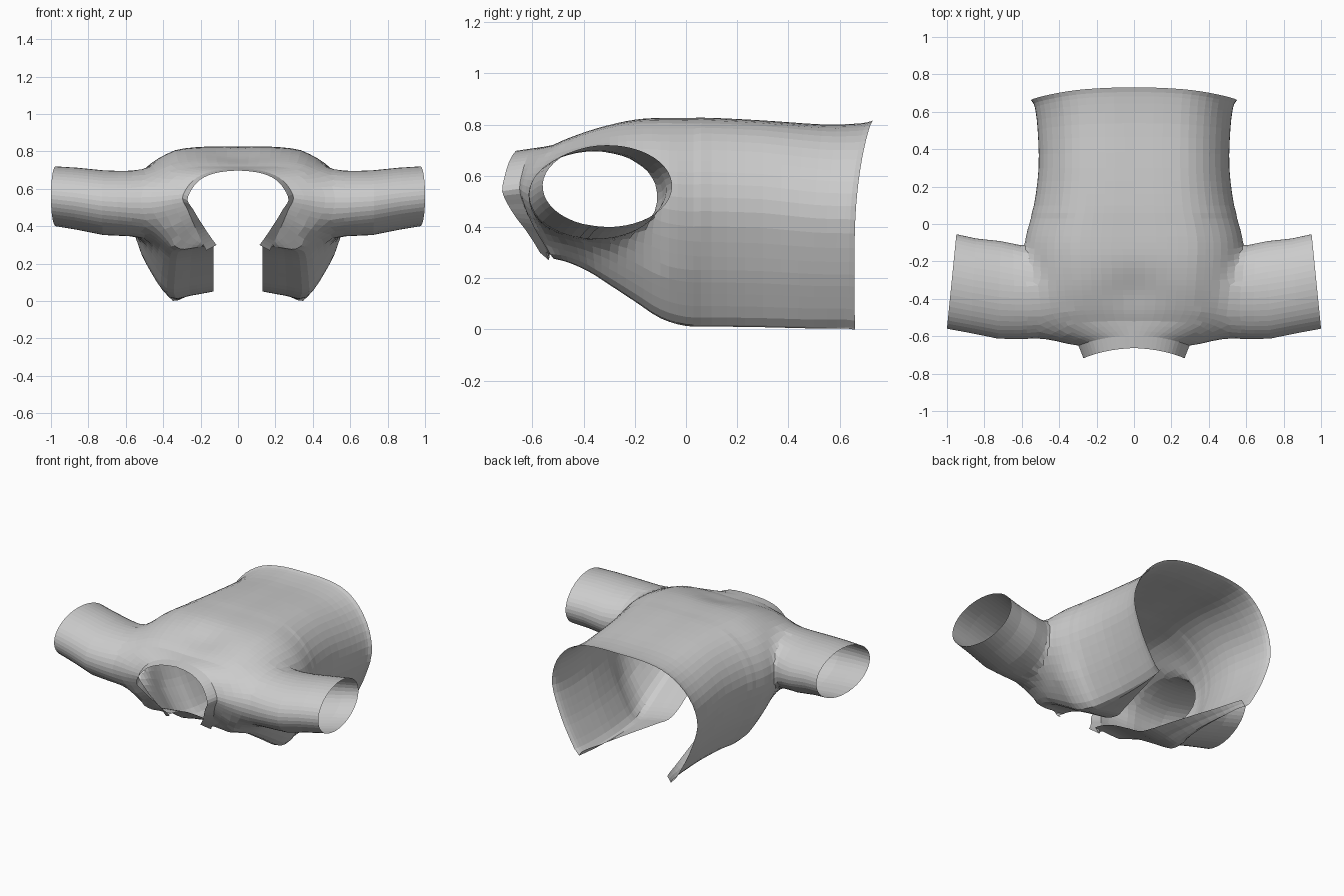
import bpy, bmesh
from math import sin, cos, pi, atan2, exp
from mathutils import Vector

if "Cube" in bpy.data.objects:
    bpy.data.objects.remove(bpy.data.objects["Cube"])

cloth = bpy.data.materials.new("grey cloth")
cloth.use_nodes = True
cloth.diffuse_color = (0.6, 0.6, 0.6, 1)
cloth.node_tree.nodes["Principled BSDF"].inputs["Base Color"].default_value = (0.6, 0.6, 0.6, 1)


def smooth(points, steps):
    """Catmull-Rom resampling of a list of vectors."""
    pts = [Vector(p) for p in points]
    pts = [pts[0] * 2 - pts[1]] + pts + [pts[-1] * 2 - pts[-2]]
    out = []
    for a, b, c, d in zip(pts, pts[1:], pts[2:], pts[3:]):
        for i in range(steps):
            t = i / steps
            out.append(0.5 * (2 * b + (c - a) * t + (2 * a - 5 * b + 4 * c - d) * t * t
                              + (3 * b - a - 3 * c + d) * t ** 3))
    return out + [pts[-2]]


def loft(bm, rows):
    grid = [[bm.verts.new(p) for p in row] for row in rows]
    for r, s in zip(grid, grid[1:]):
        for i in range(len(r) - 1):
            bm.faces.new((r[i], r[i + 1], s[i + 1], s[i]))


def finish(bm, name):
    bmesh.ops.recalc_face_normals(bm, faces=bm.faces[:])
    mesh = bpy.data.meshes.new(name)
    bm.to_mesh(mesh)
    bm.free()
    mesh.materials.append(cloth)
    ob = bpy.data.objects.new(name, mesh)
    bpy.context.scene.collection.objects.link(ob)
    mod = ob.modifiers.new("mirror", "MIRROR")
    mod.merge_threshold = 0.002


# Half cross-section: open front edge, round the side, to the middle of the back
section = [(.25, .04), (.45, .015), (.64, 0), (.79, .15), (.91, .33), (1, .55),
           (.95, .74), (.79, .89), (.57, .975), (.3, 1), (0, 1)]
# Stations: y, half width, top, bottom, bulge in y
stations = [(.66, .55, .815, .005, 0), (.62, .53, .805, .01, 0), (.5, .515, .8, .01, 0),
            (.3, .51, .815, .015, 0), (.1, .535, .825, .018, 0), (0, .57, .825, .02, 0),
            (-.1, .595, .825, .05, 0), (-.2, .59, .82, .115, 0), (-.3, .58, .803, .18, 0),
            (-.38, .57, .78, .23, -.03), (-.46, .55, .75, .265, -.065),
            (-.52, .49, .722, .28, -.1)]
neck = [(.17, -.535, .27), (.195, -.555, .32), (.22, -.58, .375), (.245, -.61, .43),
        (.27, -.635, .49), (.297, -.65, .55), (.27, -.64, .61), (.22, -.625, .66),
        (.15, -.61, .69), (.075, -.6, .703), (0, -.595, .708)]
STEP = 3

# Torso shell with a neck hole and a front opening that widens to the hem
neckline = smooth(neck, STEP)
rows = []
for y, w, top, bottom, bulge in smooth(stations, STEP):
    gap = .13 + .19 * max(0, y / .66)
    row = []
    for px, h in smooth(section, STEP):
        x = px * w
        if px < .64 and h < .3:
            x = gap + (px - .25) / .39 * (.64 * w - gap)
        flare = max(0, (y - .3) / .36)
        hem = (.07 * h * h - .12 * x * x * h) * flare
        # round off the hem and dip the nape between the shoulders
        sag = h * x * x * .12 * flare + .022 * h ** 4 * exp(-(x / .15) ** 2 - ((y + .36) / .12) ** 2)
        row.append(Vector((x, y + bulge * sin(pi * h) + hem, bottom + h * (top - bottom) - sag)))
    rows.append(row)
last = rows[-1]
for t in (.35, .7, 1):
    rows.append([a.lerp(b, t) for a, b in zip(last, neckline)])
bm = bmesh.new()
loft(bm, rows)

# Armhole
cy, cz, ry, rz = -.363, .522, .238, .166


def angle(v):
    return atan2((v.co.z - cz) / rz, (v.co.y - cy) / ry)


def inside(p):
    return p.x > .3 and ((p.y - cy) / ry) ** 2 + ((p.z - cz) / rz) ** 2 < 1


def loop_verts(edges):
    return {v for e in edges for v in e.verts}


hole = [f for f in bm.faces if inside(f.calc_center_median())]
rim = {e for f in hole for e in f.edges if sum(g in hole for g in e.link_faces) == 1}
bmesh.ops.delete(bm, geom=hole, context="FACES")
loop = list(rim)
for v in loop_verts(loop):
    a = angle(v)
    v.co.y, v.co.z = cy + ry * cos(a), cz + rz * sin(a)

# Sleeve rings: x, centre y, centre z, radius y, radius z, slant
for x, y0, z0, r1, r2, slant in ((.57, -.367, .52, .262, .178, 0), (.62, -.364, .517, .266, .178, 0),
                                 (.72, -.352, .526, .261, .173, .03), (.86, -.33, .547, .253, .166, .06),
                                 (.975, -.307, .56, .253, .16, .1)):
    geom = bmesh.ops.extrude_edge_only(bm, edges=loop)["geom"]
    loop = [g for g in geom if isinstance(g, bmesh.types.BMEdge) and len(g.link_faces) == 1]
    ring = sorted((angle(v), i, v) for i, v in enumerate(loop_verts(loop)))
    n = len(ring)
    shift = sum(a - 2 * pi * i / n for i, (a, _, v) in enumerate(ring)) / n
    for i, (a, _, v) in enumerate(ring):
        a = (a + shift + 2 * pi * i / n) / 2
        v.co = (x - slant * r1 * cos(a), y0 + r1 * cos(a), z0 + r2 * sin(a))
    cy, cz, ry, rz = y0, z0, r1, r2

# Blend the shoulder seam
seam = [v for v in bm.verts if .36 < v.co.x < .68 and -.7 < v.co.y < .05
        and v.co.z > .25 and not v.is_boundary]
for _ in range(7):
    bmesh.ops.smooth_vert(bm, verts=seam, factor=.5, use_axis_x=True, use_axis_y=True, use_axis_z=True)
finish(bm, "jacket_body_and_sleeves")

# Collar band standing out of the neckline, tapering forward
low, high = Vector((-.055, -.035, .03)), Vector((0, -.068, -.01))
bm = bmesh.new()
outer = []
for p in neckline:
    rise = min(1, (p.z - .27) / .28)
    outer.append(p + low.lerp(high, rise) - Vector((.09 * p.x * rise, 0, 0)))
loft(bm, [neckline, outer])
finish(bm, "collar")
